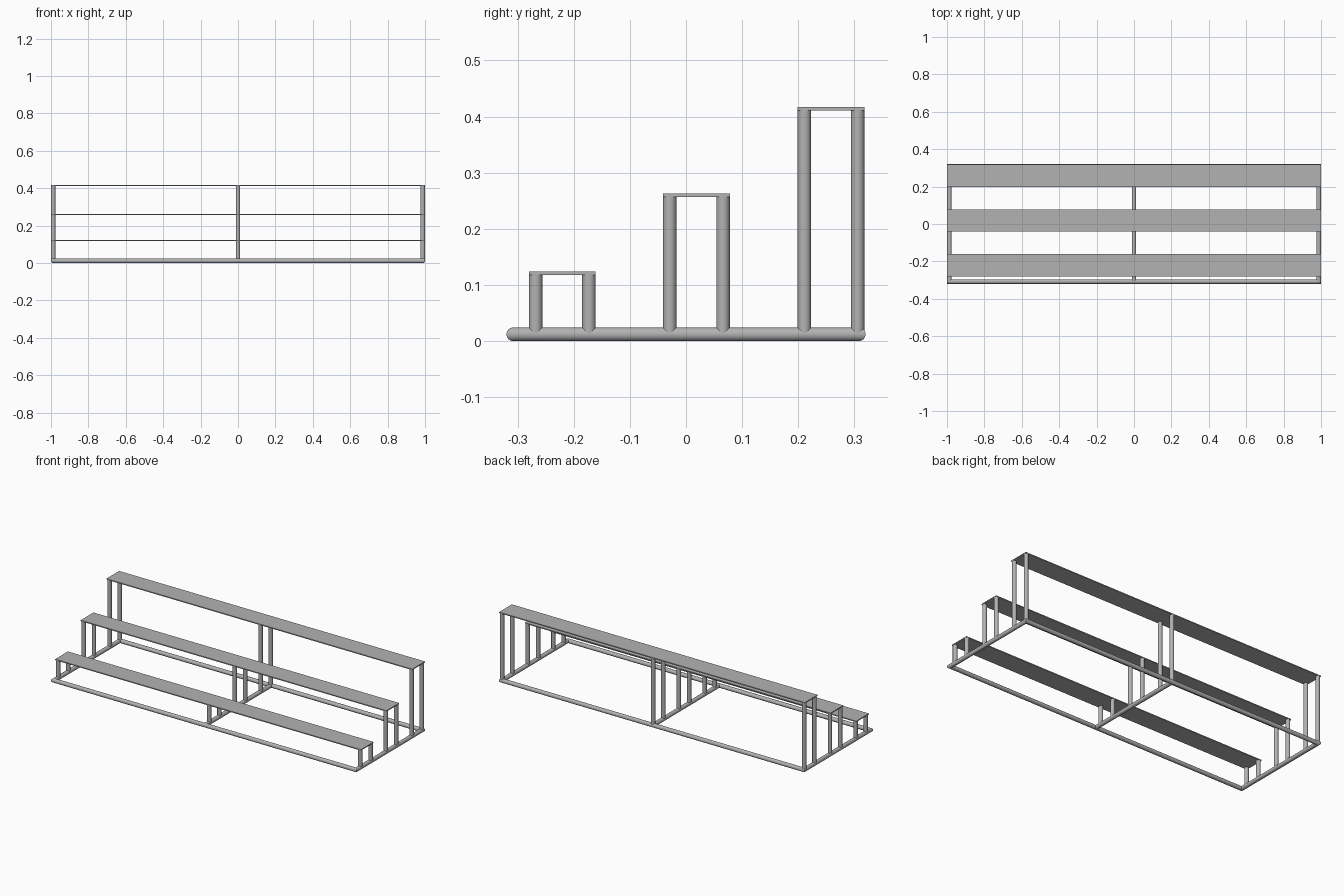
import bpy, bmesh, math

if "Cube" in bpy.data.objects:
    bpy.data.objects.remove(bpy.data.objects["Cube"])

R = 0.012            # tube radius
HX, HY = 0.988, 0.308  # tube centre lines of the base frame
SEG = 24

metal = bpy.data.materials.new("grey metal")
metal.diffuse_color = (0.45, 0.45, 0.45, 1)
metal.use_nodes = True
metal.node_tree.nodes["Principled BSDF"].inputs["Base Color"].default_value = metal.diffuse_color


def finish(ob, smooth=True):
    ob.data.materials.append(metal)
    if smooth:
        bpy.ops.object.select_all(action='DESELECT')
        ob.select_set(True)
        bpy.context.view_layer.objects.active = ob
        bpy.ops.object.shade_smooth_by_angle(angle=math.radians(30))


def tube(name, x, y, z, length, rot=(0, 0, 0)):
    bpy.ops.mesh.primitive_cylinder_add(vertices=SEG, radius=R, depth=length,
                                        location=(x, y, z), rotation=rot)
    ob = bpy.context.object
    ob.name = name
    finish(ob)


def box(name, loc, size):
    bpy.ops.mesh.primitive_cube_add(size=1, location=loc)
    ob = bpy.context.object
    ob.name = name
    ob.scale = size
    finish(ob, False)


# Base frame: round tube swept round a rectangle with mitred corners
bm = bmesh.new()
rings = []
for sx, sy in ((1, 1), (-1, 1), (-1, -1), (1, -1)):
    ring = []
    for i in range(SEG):
        a = 2 * math.pi * i / SEG
        d = R * math.cos(a)
        ring.append(bm.verts.new((sx * (HX + d), sy * (HY + d), R + R * math.sin(a))))
    rings.append(ring)
for k in range(4):
    p, q = rings[k], rings[(k + 1) % 4]
    for i in range(SEG):
        j = (i + 1) % SEG
        bm.faces.new((p[i], p[j], q[j], q[i]))
bmesh.ops.recalc_face_normals(bm, faces=bm.faces)
mesh = bpy.data.meshes.new("base_frame")
bm.to_mesh(mesh)
bm.free()
frame = bpy.data.objects.new("base_frame", mesh)
bpy.context.collection.objects.link(frame)
finish(frame)

# Middle cross rail
tube("middle_rail", 0, 0, R, 2 * HY, (math.pi / 2, 0, 0))

# Three stepped shelves, each on three pairs of posts
levels = (("front", -0.2205, 0.124), ("middle", 0.0185, 0.263), ("back", 0.2585, 0.417))
for label, y, top in levels:
    box(label + "_shelf", (0, y, top - 0.003), (2.0, 0.119, 0.006))
    post_top = top - 0.004
    for x in (-HX, 0, HX):
        for dy in (-0.0475, 0.0475):
            tube(label + "_post", x, y + dy, (post_top + R) / 2, post_top - R)
